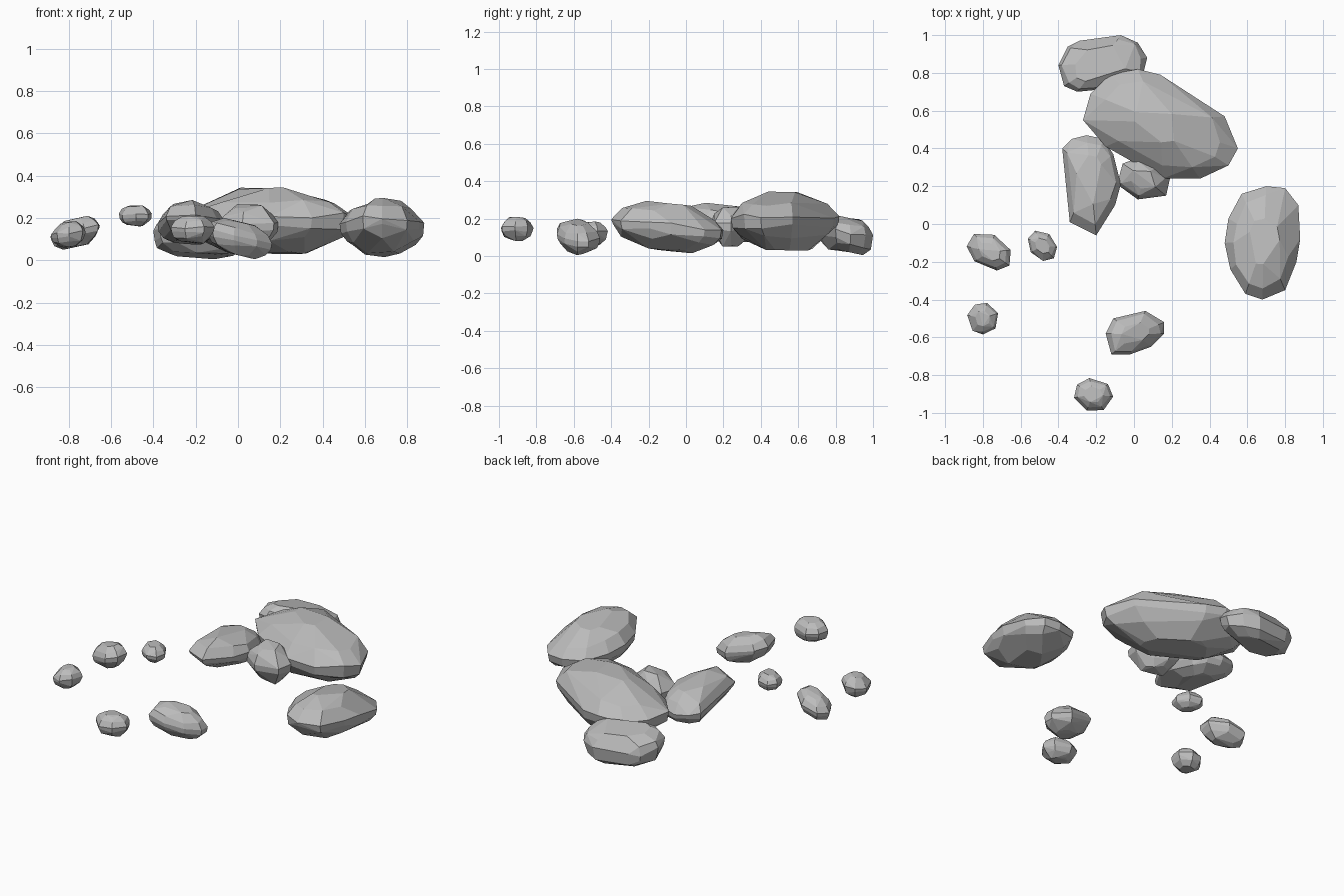
import bpy, bmesh, math, random
from mathutils import Vector

random.seed(4)
cube = bpy.data.objects.get("Cube")
if cube:
    bpy.data.objects.remove(cube, do_unlink=True)

# Single stone colour
stone = bpy.data.materials.new("grey_stone")
stone.use_nodes = True
GREY = (0.5, 0.5, 0.5, 1)
stone.diffuse_color = GREY
stone.node_tree.nodes["Principled BSDF"].inputs["Base Color"].default_value = GREY


def rock(name, outline, low, high, crown=0.5, base=0.5, tilt_x=0, tilt_y=0):
    """Faceted boulder: convex hull of scaled, tilted copies of its plan outline.

    crown and base are the sizes of the top and bottom against the girdle.
    """
    centre = sum((Vector(p) for p in outline), Vector((0, 0))) / len(outline)
    half = (high - low) / 2
    rings = ((crown, 1), (0.62 + 0.45 * crown, 0.6), (1, 0.15),
             (0.97, -0.2), (0.62 + 0.45 * base, -0.6), (base, -1))
    points = []
    for scale, level in rings:
        for p in outline:
            offset = Vector(p) - centre
            wobble = 1 if scale > 0.95 else random.uniform(0.92, 1.04)
            spread = offset * scale * wobble
            height = half * (level + random.uniform(-0.1, 0.1))
            height += tilt_x * spread.x + tilt_y * spread.y
            points.append(Vector((*(centre + spread), height)))

    # Fit the tilted shape between its lowest and highest level
    bottom = min(p.z for p in points)
    top = max(p.z for p in points)
    bm = bmesh.new()
    for p in points:
        p.z = low + (high - low) * (p.z - bottom) / (top - bottom)
        bm.verts.new(p)
    bmesh.ops.convex_hull(bm, input=bm.verts[:])
    loose = [v for v in bm.verts if not v.link_faces]
    bmesh.ops.delete(bm, geom=loose, context='VERTS')
    # Merge nearly flat neighbours into broad facets
    bmesh.ops.dissolve_limit(bm, angle_limit=math.radians(10),
                             verts=bm.verts[:], edges=bm.edges[:])
    bmesh.ops.recalc_face_normals(bm, faces=bm.faces[:])
    mesh = bpy.data.meshes.new(name)
    bm.to_mesh(mesh)
    bm.free()
    mesh.materials.append(stone)
    obj = bpy.data.objects.new(name, mesh)
    bpy.context.collection.objects.link(obj)


def oval(x, y, length, width, yaw, sides=7):
    """Plan outline of a small pebble, turned by yaw degrees."""
    turn = math.radians(yaw)
    result = []
    for i in range(sides):
        a = math.tau * (i + random.uniform(-0.15, 0.15)) / sides
        u, v = length * math.cos(a), width * math.sin(a)
        result.append((x + u * math.cos(turn) - v * math.sin(turn),
                       y + u * math.sin(turn) + v * math.cos(turn)))
    return result


# Large boulders
rock("main_boulder",
     [(-.13, .79), (.02, .82), (.14, .79), (.3, .66), (.48, .57), (.55, .4),
      (.5, .31), (.35, .24), (.15, .24), (-.15, .41), (-.27, .55), (-.23, .69)],
     low=.03, high=.345, crown=.35, base=.48)
rock("back_boulder",
     [(-.4, .84), (-.35, .94), (-.29, .97), (-.07, 1), (.02, .96), (.07, .88),
      (.05, .8), (-.2, .71), (-.3, .7), (-.37, .73)],
     low=.005, high=.22, crown=.62, base=.62, tilt_y=-.2)
rock("middle_boulder",
     [(-.38, .27), (-.38, .4), (-.33, .45), (-.25, .47), (-.16, .45), (-.11, .37),
      (-.07, .21), (-.1, .1), (-.2, -.06), (-.34, .01)],
     low=.075, high=.285, tilt_y=-.13)
rock("left_boulder",
     [(.48, -.1), (.5, .03), (.57, .16), (.7, .2), (.8, .19), (.87, .1),
      (.88, -.08), (.86, -.2), (.8, -.35), (.68, -.4), (.59, -.37), (.51, -.24)],
     low=.015, high=.295, crown=.42, base=.42, tilt_y=-.13)

# Medium rocks
rock("wedged_rock",
     [(-.09, .21), (-.06, .32), (.02, .35), (.12, .31), (.19, .24),
      (.17, .15), (.02, .13)],
     low=.05, high=.265)
rock("front_rock",
     [(-.15, -.58), (-.11, -.5), (.06, -.46), (.16, -.52), (.16, -.58),
      (.09, -.65), (-.02, -.69), (-.12, -.69)],
     low=.005, high=.2, tilt_x=-.3)

# Scattered pebbles
rock("front_pebble", oval(-.215, -.905, .105, .09, -10), low=.08, high=.21)
rock("right_pebble", oval(-.765, -.145, .13, .09, -30),
     low=.05, high=.21, tilt_x=.3)
rock("right_front_pebble", oval(-.8, -.5, .085, .085, 20),
     low=.06, high=.185, tilt_x=.1)
rock("small_pebble", oval(-.485, -.115, .09, .07, -50), low=.16, high=.26)
